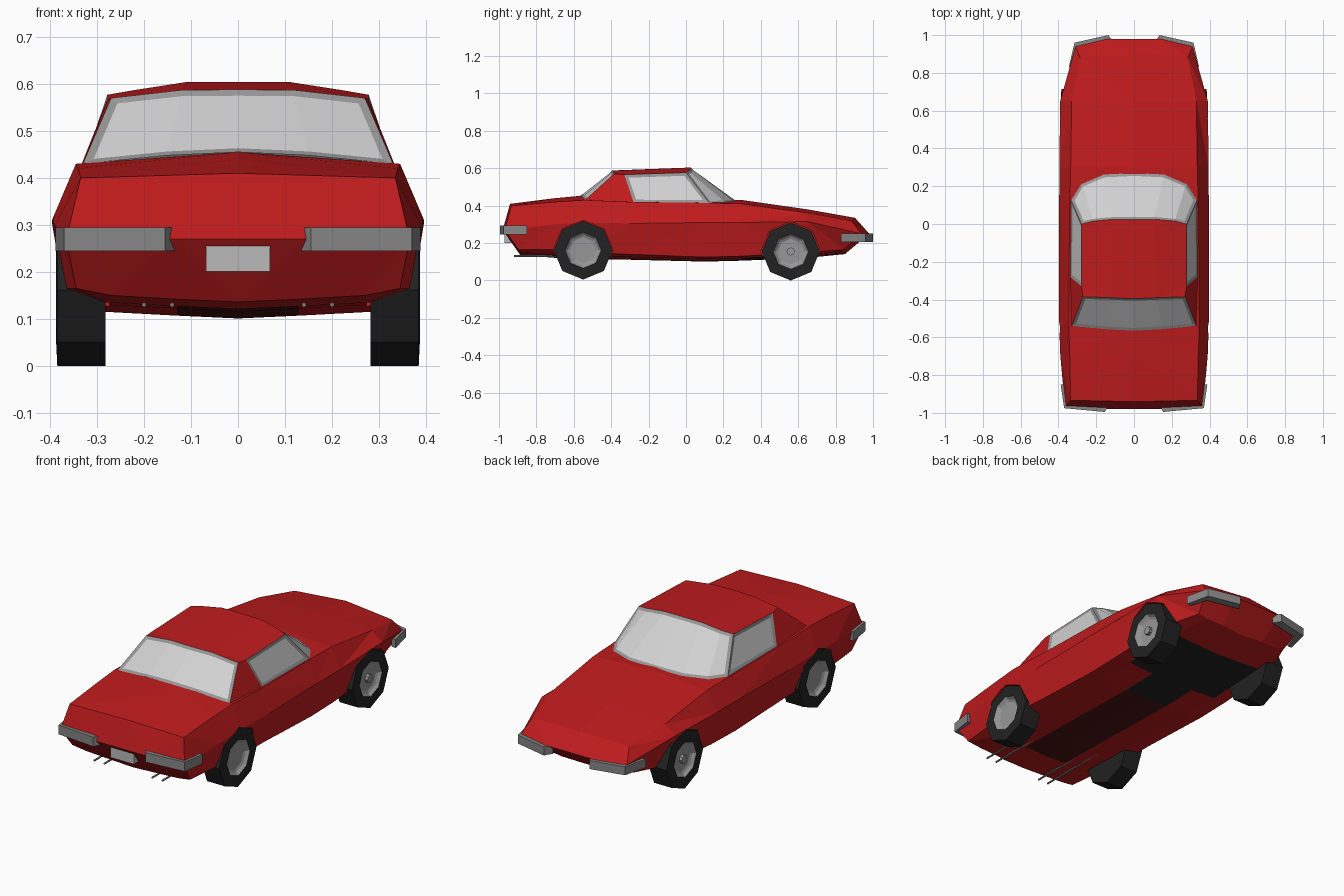
import bpy, bmesh, math
from mathutils import Matrix

default = bpy.data.objects.get("Cube")
if default:
    bpy.data.objects.remove(default, do_unlink=True)


def material(name, r, g, b):
    m = bpy.data.materials.new(name)
    m.use_nodes = True
    m.diffuse_color = (r, g, b, 1)
    m.node_tree.nodes["Principled BSDF"].inputs["Base Color"].default_value = (r, g, b, 1)
    return m


PAINT = material("red paint", 0.52, 0.011, 0.012)
BLACK = material("tyre black", 0.016, 0.016, 0.016)
MAROON = material("dark maroon", 0.07, 0.007, 0.007)
GLASS = material("pale glass", 0.64, 0.64, 0.64)
TRIM = material("grey trim", 0.31, 0.31, 0.31)
BUMPER = material("bumper grey", 0.24, 0.24, 0.24)
PLATE = material("plate grey", 0.49, 0.49, 0.49)


def finish(name, bm, *mats):
    bmesh.ops.recalc_face_normals(bm, faces=bm.faces)
    mesh = bpy.data.meshes.new(name)
    bm.to_mesh(mesh)
    bm.free()
    for m in mats:
        mesh.materials.append(m)
    obj = bpy.data.objects.new(name, mesh)
    bpy.context.collection.objects.link(obj)
    return obj


def cylinder(bm, radius, depth, centre, axis, sides):
    tilt = Matrix.Rotation(math.pi / 2, 4, axis)
    return bmesh.ops.create_cone(
        bm, cap_ends=True, segments=sides, radius1=radius, radius2=radius,
        depth=depth, matrix=Matrix.Translation(centre) @ tilt)["verts"]


# Body stations: y, top z, then (x, z) of floor edge, sill, belt and shoulder
STATIONS = [
    (-0.97, 0.41, (0.27, 0.15), (0.345, 0.165), (0.365, 0.27), (0.335, 0.40)),
    (-0.7, 0.44, (0.28, 0.135), (0.365, 0.165), (0.39, 0.3), (0.34, 0.42)),
    (-0.54, 0.455, (0.28, 0.13), (0.37, 0.15), (0.396, 0.31), (0.345, 0.43)),
    (-0.3, 0.43, (0.28, 0.125), (0.36, 0.14), (0.396, 0.305), (0.345, 0.42)),
    (0.1, 0.43, (0.28, 0.115), (0.36, 0.125), (0.396, 0.31), (0.34, 0.415)),
    (0.3, 0.43, (0.28, 0.12), (0.36, 0.13), (0.395, 0.31), (0.335, 0.41)),
    (0.65, 0.38, (0.27, 0.135), (0.35, 0.15), (0.391, 0.315), (0.33, 0.362)),
    (0.97, 0.335, (0.22, 0.155), (0.28, 0.165), (0.31, 0.25), (0.285, 0.32)),
]


def end_slope(i, x, y, z):
    """Rake the tail and nose away from their furthest line."""
    if i == 0:
        return y - 0.01 + max(0.7 * (0.27 - z), 0.28 * (z - 0.27)) + 0.03 * x
    if i == len(STATIONS) - 1:
        return y + 0.01 - max(1.2 * (0.25 - z), 0.9 * (z - 0.25)) - 0.24 * max(0, x - 0.14)
    return y


bm = bmesh.new()
rings = []
for i, (y, top, *side) in enumerate(STATIONS):
    floor_z = side[0][1]
    half = [(0, floor_z - 0.014), (0.13, floor_z - 0.008)] + side + [(0, top)]
    outline = half + [(-x, z) for x, z in half[-2:0:-1]]
    rings.append([bm.verts.new((x, end_slope(i, abs(x), y, z), z)) for x, z in outline])
for i, (a, b) in enumerate(zip(rings, rings[1:])):
    for k in range(len(a)):
        n = (k + 1) % len(a)
        f = bm.faces.new((a[k], a[n], b[n], b[k]))
        # Black floor widening to the front axle, dark spine behind it
        if k in (0, 11) and 0 < i < 6:
            f.material_index = 1 if i > 3 else 2
        elif k in (1, 10) and i == 5:
            f.material_index = 1
for ring, y in ((rings[0], -0.98), (rings[-1], 0.98)):
    z = ring[4].co.z
    left, right = (bm.verts.new((x, y, z)) for x in (0.14, -0.14))
    for c, ids in ((left, (4, 5, 6)), (right, (6, 7, 8)),
                   (left, (0, 1, 2, 3, 4)), (right, (8, 9, 10, 11, 0))):
        bm.faces.new([c] + [ring[k] for k in ids])
    bm.faces.new((left, ring[6], right))
    bm.faces.new((left, right, ring[0]))
bmesh.ops.triangulate(bm, faces=bm.faces)
body = finish("body", bm, PAINT, BLACK, MAROON)

# Wheel arches cut out of the body
REAR, FRONT = (-0.55, 0.162), (0.56, 0.155)
bm = bmesh.new()
for s in (-1, 1):
    for y, z in (REAR, FRONT):
        cylinder(bm, 0.16, 0.2, (s * 0.375, y, z), "Y", 8)
cutter = finish("arch_cutter", bm, PAINT)
cutter.hide_render = True
mod = body.modifiers.new("arches", "BOOLEAN")
mod.operation, mod.solver, mod.object = "DIFFERENCE", "EXACT", cutter
bpy.context.view_layer.objects.active = body
bpy.ops.object.modifier_apply(modifier=mod.name)
bpy.data.objects.remove(cutter, do_unlink=True)

# Cabin columns, windscreen centre round to rear centre: base point, roof point
COLUMNS = [
    ((0, 0.27, 0.427), (0, 0.025, 0.604)),
    ((0.16, 0.262, 0.424), (0.11, 0.025, 0.604)),
    ((0.28, 0.21, 0.418), (0.22, 0.015, 0.587)),
    ((0.333, 0.125, 0.415), (0.278, 0, 0.577)),
    ((0.338, -0.28, 0.417), (0.278, -0.33, 0.566)),
    ((0.33, -0.54, 0.43), (0.27, -0.385, 0.57)),
    ((0.15, -0.557, 0.448), (0.12, -0.39, 0.587)),
    ((0, -0.565, 0.455), (0, -0.395, 0.588)),
]
bm = bmesh.new()
loop = COLUMNS + [tuple((-x, y, z) for x, y, z in c) for c in COLUMNS[-2:0:-1]]
base = [bm.verts.new(c[0]) for c in loop]
roof = [bm.verts.new(c[1]) for c in loop]
wall = []
for k in range(len(loop)):
    n = (k + 1) % len(loop)
    wall.append(bm.faces.new((base[k], base[n], roof[n], roof[k])))
for ids in ((0, 1, 6, 7), (1, 2, 3, 4, 6), (4, 5, 6),
            (0, 7, 8, 13), (13, 8, 10, 11, 12), (10, 8, 9)):
    bm.faces.new([roof[k] for k in ids])
bmesh.ops.recalc_face_normals(bm, faces=bm.faces)
# Glass panes set inside a narrow frame
for pane in ((11, 12, 13, 0, 1, 2), (3,), (10,), (5, 6, 7, 8)):
    faces = [wall[k] for k in pane]
    rim = bmesh.ops.inset_region(bm, faces=faces, thickness=0.017, depth=-0.003,
                                 use_even_offset=True, use_boundary=True)["faces"]
    for f in faces:
        f.material_index = 1
    for f in rim:
        f.material_index = 2
finish("cabin", bm, PAINT, GLASS, TRIM)


# Wheels: eight-sided tyre and dished hub, with a centre cap at the front
def wheel(name, s, y, z, radius, capped):
    bm = bmesh.new()
    cylinder(bm, radius, 0.103, (s * 0.333, y, z), "Y", 8)
    bmesh.ops.recalc_face_normals(bm, faces=bm.faces)
    outer = max(bm.faces, key=lambda f: f.calc_center_median().x * s)
    for width, depth in ((0.056, 0.003), (0.012, -0.014), (0.012, -0.006)):
        bmesh.ops.inset_region(bm, faces=[outer], thickness=width, depth=depth,
                               use_even_offset=True)
        outer.material_index = 1
    if capped:
        for v in cylinder(bm, 0.022, 0.02, (s * 0.374, y, z), "Y", 8):
            for f in v.link_faces:
                f.material_index = 1
    finish(name, bm, BLACK, TRIM)


# Wrap-around bumpers: an outer path thickened inward, square at the side end
def bumper(name, s, path, low, high):
    bm = bmesh.new()
    end = path[-1][1]
    sections = []
    for x, y in path:
        inner = (x - 0.025, end if y == end else y * 0.96)
        pts = ((x, y, low), (x, y, high), (*inner, high), (*inner, low))
        sections.append([bm.verts.new((s * px, py, pz)) for px, py, pz in pts])
    for a, b in zip(sections, sections[1:]):
        for k in range(4):
            n = (k + 1) % 4
            bm.faces.new((a[k], a[n], b[n], b[k]))
    bm.faces.new(sections[0])
    bm.faces.new(sections[-1])
    finish(name, bm, BUMPER)


for side, s in (("left", 1), ("right", -1)):
    wheel("rear_wheel_" + side, s, *REAR, 0.157, False)
    wheel("front_wheel_" + side, s, *FRONT, 0.155, True)
    bumper("tail_bumper_" + side, s, ((0.155, -0.995), (0.37, -0.975), (0.388, -0.85)), 0.245, 0.295)
    bumper("nose_bumper_" + side, s, ((0.135, 1.0), (0.315, 0.96), (0.345, 0.83)), 0.205, 0.25)

# Upright tail plate standing out of the raked lower panel
bm = bmesh.new()
bmesh.ops.create_cube(bm, size=1, matrix=Matrix.Translation((0, -0.95, 0.228))
                      @ Matrix.Diagonal((0.136, 0.04, 0.055, 1)))
finish("tail_plate", bm, PLATE)

# Twin exhaust pipes on each side
bm = bmesh.new()
for x in (-0.2, -0.14, 0.14, 0.2):
    cylinder(bm, 0.005, 0.4, (x, -0.72, 0.13), "X", 6)
finish("exhaust_pipes", bm, BUMPER)
